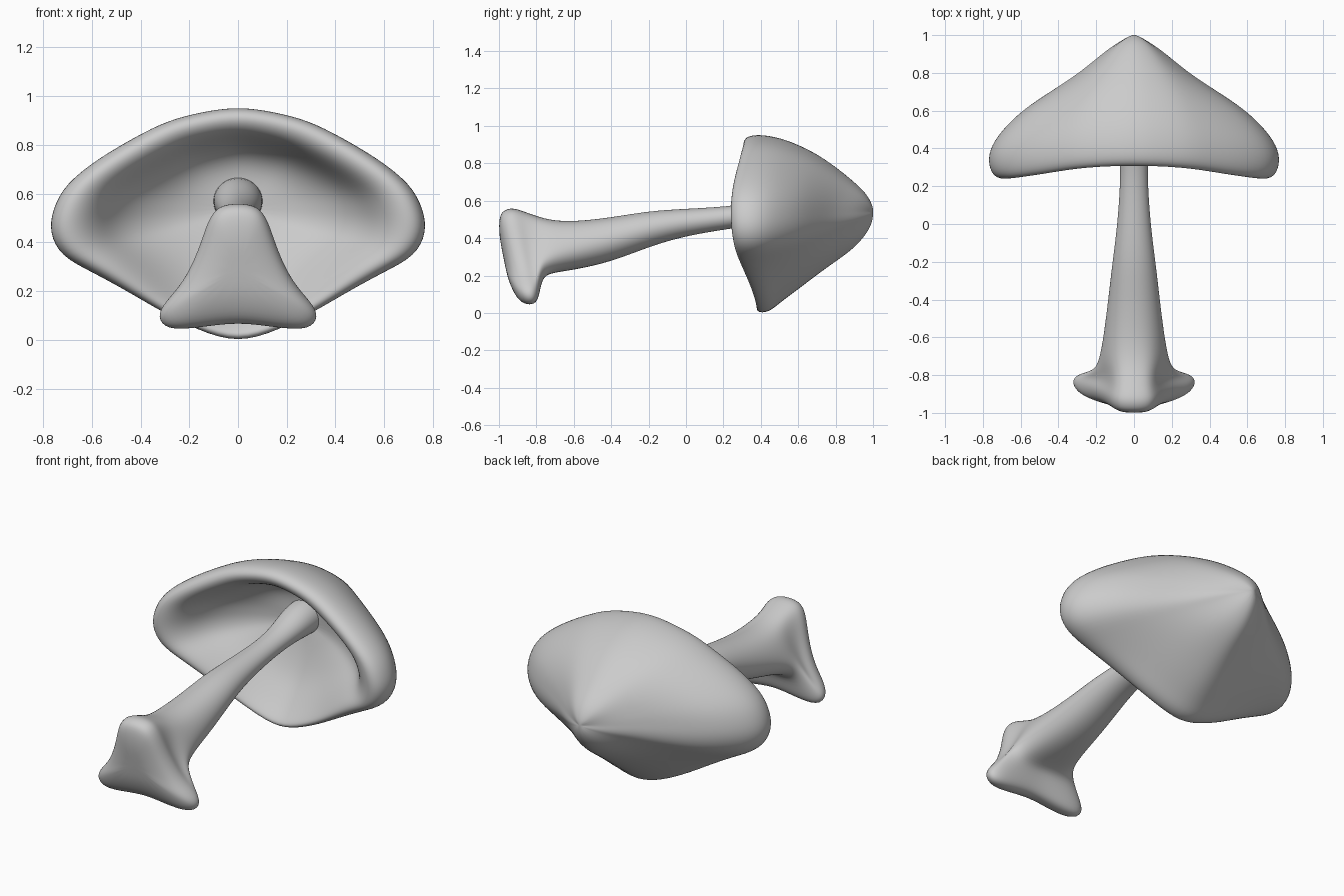
import bpy, bmesh, math


def loft(name, rings, start, end):
    """Skin closed rings of points, closing both ends with a fan."""
    bm = bmesh.new()
    loops = [[bm.verts.new(p) for p in r] for r in rings]
    n = len(loops[0])
    for a, b in zip(loops, loops[1:]):
        for i in range(n):
            j = (i + 1) % n
            bm.faces.new((a[i], a[j], b[j], b[i]))
    for loop, tip in ((loops[0], start), (loops[-1], end)):
        v = bm.verts.new(tip)
        for i in range(n):
            bm.faces.new((loop[i], loop[(i + 1) % n], v))
    bmesh.ops.recalc_face_normals(bm, faces=bm.faces)
    me = bpy.data.meshes.new(name)
    bm.to_mesh(me)
    bm.free()
    for p in me.polygons:
        p.use_smooth = True
    ob = bpy.data.objects.new(name, me)
    bpy.context.collection.objects.link(ob)
    sub = ob.modifiers.new("smooth", 'SUBSURF')
    sub.levels = sub.render_levels = 2
    return ob


def mirrored(half):
    """Half outline (top to bottom, x >= 0) to a full closed outline."""
    return half + [(-x, z) for x, z in half[-2:0:-1]]


# cap: diamond-like rim outline, scaled and pushed along y ring by ring
CZ = 0.54
rim = mirrored([(0, .961), (.15, .939), (.295, .902), (.42, .838), (.57, .752),
                (.715, .642), (.768, .535), (.782, .44), (.735, .34), (.61, .277),
                (.46, .195), (.31, .107), (.17, .037), (0, -.02)])
# each row: scale and y at the top, the sides and the bottom
rows = [
    (.10, .995, .06, .982, .11, .995),
    (.24, .965, .19, .918, .22, .965),
    (.40, .895, .365, .80, .36, .90),
    (.585, .80, .56, .705, .49, .80),
    (.75, .70, .76, .605, .62, .70),
    (.87, .60, .90, .50, .765, .60),
    (.96, .50, .98, .41, .90, .50),
    (1.0, .40, 1.0, .33, .985, .45),
    (.985, .33, .97, .255, 1.0, .395),
    (.90, .30, .90, .23, .96, .375),
    (.78, .325, .81, .255, .91, .395),
    (.71, .39, .73, .32, .84, .43),
    (.64, .49, .65, .42, .72, .48),
    (.55, .57, .53, .51, .56, .54),
    (.39, .615, .34, .59, .33, .585),
    (.15, .62, .14, .62, .14, .61),
]
rings = []
for st, yt, ss, ys, sb, yb in rows:
    ring = []
    for x, z in rim:
        up = z >= CZ
        dx, dz = x / .785, (z - CZ) / (.42 if up else .56)
        w = dz * dz / (dx * dx + dz * dz)
        s = ss + ((st if up else sb) - ss) * w
        y = ys + ((yt if up else yb) - ys) * w
        ring.append((x * s, y, CZ + (z - CZ) * s))
    rings.append(ring)
loft("mushroom_cap", rings, (0, 1.003, CZ), (0, .62, CZ))

# stem: round sections that turn into a three-lobed foot
foot = mirrored([(0, 1), (.25, .98), (.38, .87), (.50, .62), (.70, .36),
                 (.93, .21), (1.03, .10), (.92, -.01), (.5, .01), (0, .06)])
disc = mirrored([(math.sin(i * math.pi / 9), .5 + .5 * math.cos(i * math.pi / 9))
                 for i in range(10)])
# y at top, y at bottom, z top, z bottom, half width, foot blend
sections = [
    (.74, .74, .67, .47, .105, 0),
    (.57, .57, .67, .47, .103, 0),
    (.46, .46, .625, .475, .088, 0),
    (.30, .30, .573, .46, .068, 0),
    (0, 0, .558, .413, .088, 0),
    (-.2, -.2, .547, .352, .116, 0),
    (-.4, -.4, .512, .27, .14, .05),
    (-.6, -.6, .49, .226, .168, .15),
    (-.72, -.72, .497, .208, .195, .35),
    (-.80, -.77, .52, .18, .22, .7),
    (-.88, -.785, .55, .08, .29, 1),
    (-.93, -.81, .566, .043, .33, 1),
    (-.975, -.86, .553, .043, .317, 1),
    (-1.0, -.905, .52, .075, .26, 1),
    (-1.0, -.95, .42, .17, .14, 1),
]
rings = []
for yt, yb, zt, zb, w, k in sections:
    ring = []
    for (dx, dv), (fx, fv) in zip(disc, foot):
        u, v = dx + (fx - dx) * k, dv + (fv - dv) * k
        ring.append((u * w, yb + (yt - yb) * v, zb + (zt - zb) * v))
    rings.append(ring)
loft("mushroom_stem", rings, (0, .75, .57), (0, -.975, .29))
